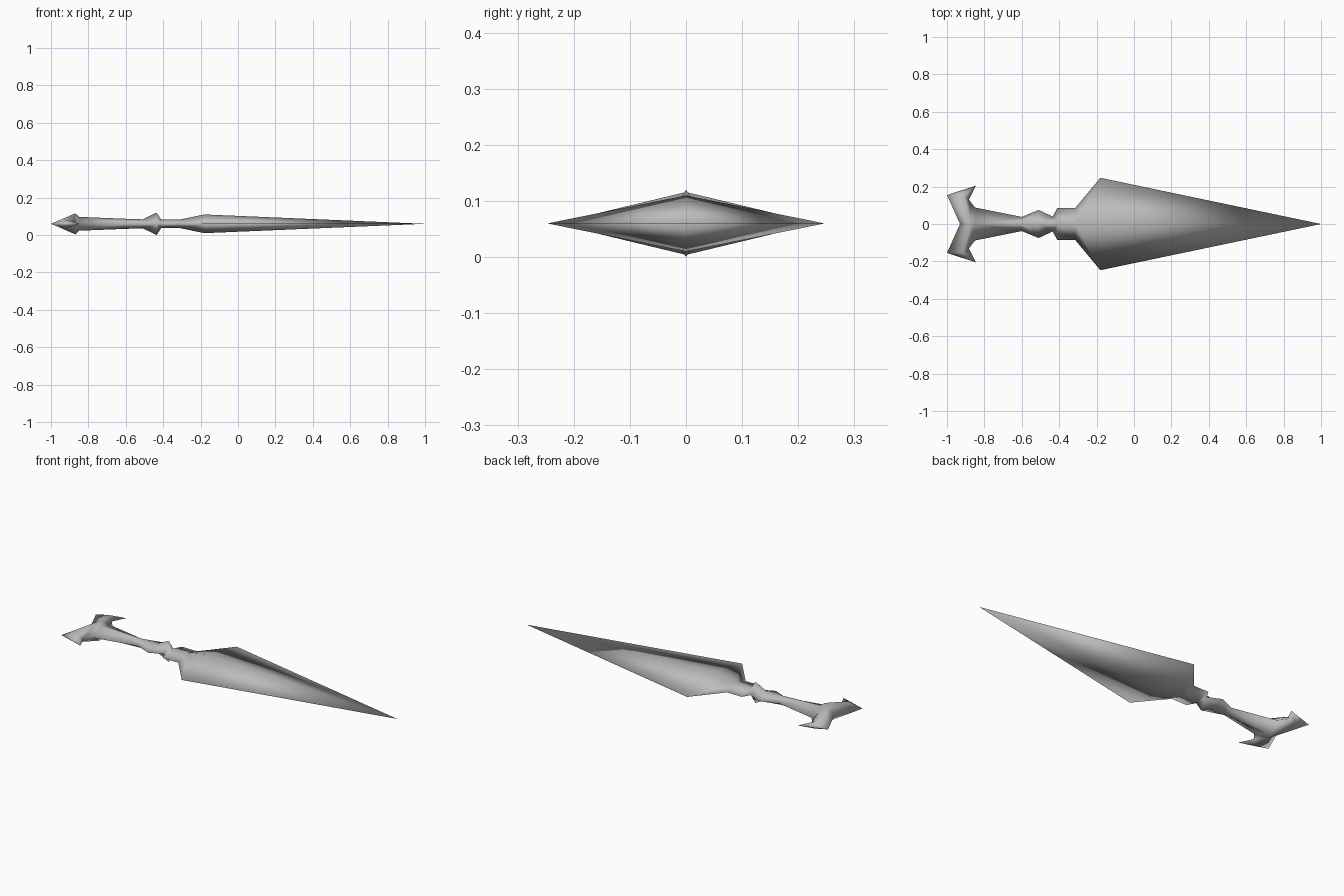
import bpy

if "Cube" in bpy.data.objects:
    bpy.data.objects.remove(bpy.data.objects["Cube"])

steel = bpy.data.materials.new("grey steel")
steel.diffuse_color = (0.5, 0.5, 0.5, 1)
steel.use_nodes = True
steel.node_tree.nodes["Principled BSDF"].inputs["Base Color"].default_value = steel.diffuse_color


def make_part(name, verts, faces):
    """Build one quarter (y >= 0, z >= 0) and mirror it across y and z."""
    mesh = bpy.data.meshes.new(name)
    mesh.from_pydata(verts, [], faces)
    mesh.materials.append(steel)
    for poly in mesh.polygons:
        poly.use_smooth = True
    obj = bpy.data.objects.new(name, mesh)
    obj.location.z = 0.06
    bpy.context.collection.objects.link(obj)
    mirror = obj.modifiers.new("mirror", 'MIRROR')
    mirror.use_axis = (False, True, True)
    mirror.merge_threshold = 0.0005


def diamond_strip(stations):
    """Ridge and rim points for stations of (x, half width, half height)."""
    verts, faces = [], []
    for i, (x, w, h) in enumerate(stations):
        verts += [(x, 0, h), (x, w, 0)]
        if i:
            a = 2 * i
            faces.append((a - 2, a - 1, a + 1, a))
    return verts, faces


# Blade: narrow neck, wide shoulder, long taper to a point
verts, faces = diamond_strip([
    (-0.41, 0.085, 0.022), (-0.315, 0.085, 0.022), (-0.18, 0.247, 0.05)])
verts.append((1.0, 0, 0))
faces.append((4, 5, 6))
make_part("blade", verts, faces)

# Hilt: tapered grip and bead-shaped collar
verts, faces = diamond_strip([
    (-0.85, 0.088, 0.037), (-0.60, 0.038, 0.027), (-0.51, 0.075, 0.024),
    (-0.435, 0.04, 0.06), (-0.41, 0.085, 0.022)])

# Forked pommel welded to the grip: ridge peak, end notch, prong point,
# barb, inner notch, prong ridge
n = len(verts)
verts += [(-0.87, 0, 0.056), (-0.93, 0, 0), (-1.0, 0.155, 0),
          (-0.845, 0.205, 0), (-0.882, 0.13, 0), (-0.915, 0.15, 0.02)]
peak, end, point, barb, notch, ridge = range(n, n + 6)
faces += [(peak, 1, 0), (peak, notch, 1), (peak, ridge, notch),
          (ridge, barb, notch), (ridge, point, barb),
          (peak, point, ridge), (peak, end, point)]
# Grip strip is wound to face outward like the pommel faces
faces[:4] = [tuple(f) for f in faces[:4]]
make_part("hilt", verts, faces)
